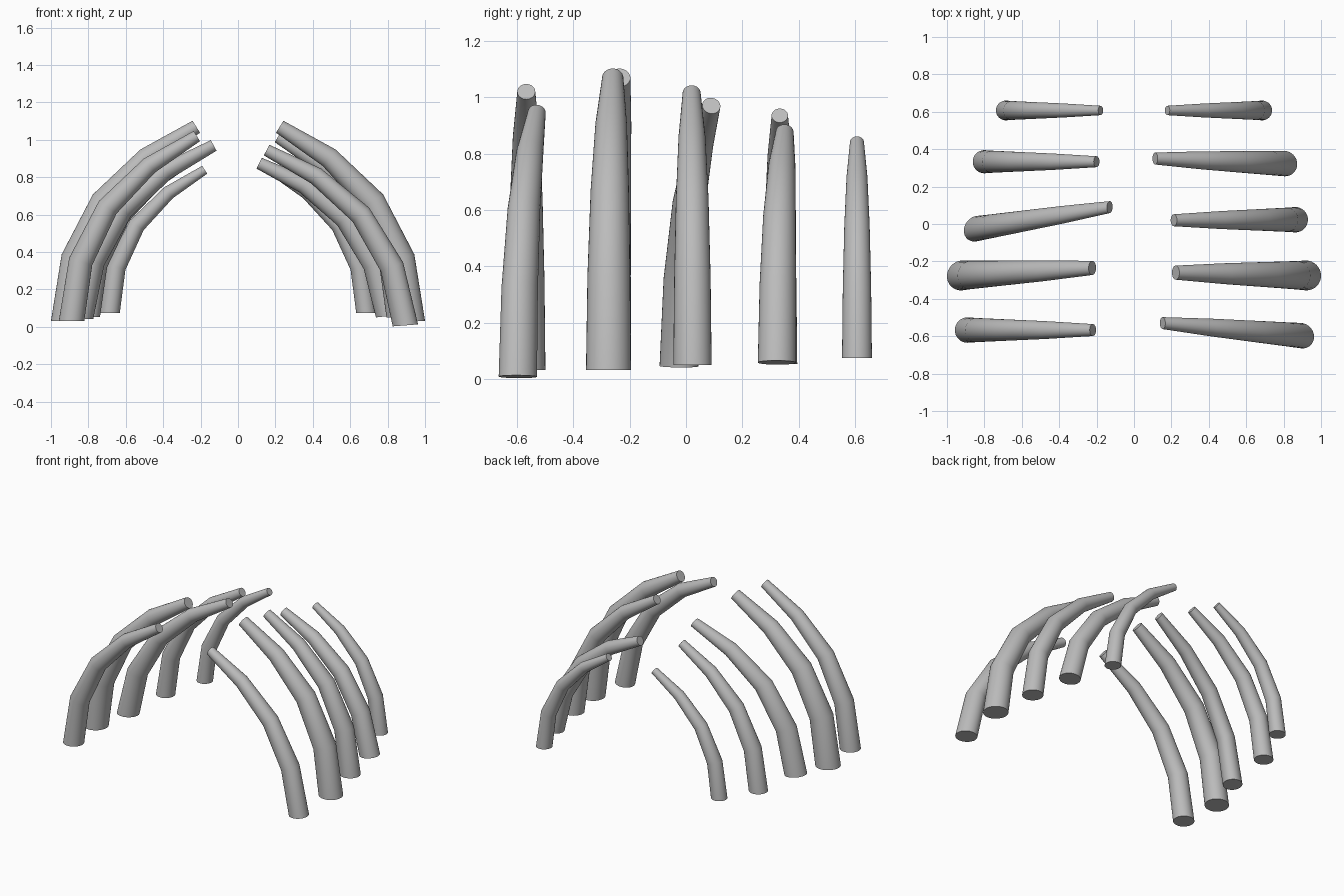
import bpy
import bmesh
import math
from mathutils import Matrix, Vector

cube = bpy.data.objects.get("Cube")
if cube:
    bpy.data.objects.remove(cube, do_unlink=True)

grey = bpy.data.materials.new("bone grey")
grey.use_nodes = True
COLOUR = (0.5, 0.5, 0.5, 1)
grey.diffuse_color = COLOUR
grey.node_tree.nodes["Principled BSDF"].inputs["Base Color"].default_value = COLOUR

# Shared rib curve: inward reach, height, and thickness relative to the base
CURVE = [(0, 0, 1), (0.05, 0.332, 0.95), (0.2, 0.635, 0.85), (0.433, 0.87, 0.7), (0.697, 1.035, 0.47)]
REACH = Vector(CURVE[-1][:2])
SIDES = 32


def rib(name, side, base, tip, radius):
    """Fit the shared curve between base and tip (x, y, z), on side +1 or -1."""
    chord = Vector((base[0] - tip[0], tip[2] - base[2]))
    scale = chord.length / REACH.length
    tilt = math.atan2(chord.y, chord.x) - math.atan2(REACH.y, REACH.x)
    turn = Matrix.Rotation(tilt, 2)
    points = [turn @ Vector(p[:2]) * scale for p in CURVE]
    steps = [(b - a).normalized() for a, b in zip(points, points[1:])]
    slope = (tip[1] - base[1]) / chord.x

    bm = bmesh.new()
    rings = []
    for i, p in enumerate(points):
        # The foot is cut square to the upright, the other rings bisect the bend
        if i == 0:
            along = turn @ Vector((0, 1))
        elif i == len(points) - 1:
            along = steps[-1]
        else:
            along = (steps[i - 1] + steps[i]).normalized()
        r = radius * CURVE[i][2]
        ring = []
        for k in range(SIDES):
            a = math.tau * k / SIDES
            u = p.x + r * math.cos(a) * along.y
            z = p.y - r * math.cos(a) * along.x
            y = base[1] + slope * u + r * math.sin(a)
            ring.append(bm.verts.new((side * (base[0] - u), y, base[2] + z)))
        rings.append(ring)
    for low, high in zip(rings, rings[1:]):
        for k in range(SIDES):
            n = (k + 1) % SIDES
            bm.faces.new((low[k], low[n], high[n], high[k]))
    bm.faces.new(rings[0])
    bm.faces.new(rings[-1])
    bmesh.ops.recalc_face_normals(bm, faces=bm.faces)
    mesh = bpy.data.meshes.new(name)
    bm.to_mesh(mesh)
    bm.free()
    mesh.materials.append(grey)
    obj = bpy.data.objects.new(name, mesh)
    bpy.context.collection.objects.link(obj)
    bpy.ops.object.select_all(action="DESELECT")
    obj.select_set(True)
    bpy.context.view_layer.objects.active = obj
    bpy.ops.object.shade_smooth_by_angle(angle=math.radians(35))


# Ribs from front to back: base point, tip point, base radius
LEFT = [
    ((0.895, -0.597, 0.008), (0.153, -0.53, 0.945), 0.068),
    ((0.92, -0.275, 0.032), (0.223, -0.26, 1.07), 0.08),
    ((0.862, 0.023, 0.05), (0.213, 0.02, 1.015), 0.068),
    ((0.805, 0.323, 0.058), (0.113, 0.35, 0.875), 0.068),
    ((0.685, 0.607, 0.075), (0.178, 0.607, 0.84), 0.053),
]
RIGHT = [
    ((0.89, -0.567, 0.032), (0.22, -0.567, 1.02), 0.068),
    ((0.92, -0.275, 0.032), (0.223, -0.235, 1.07), 0.08),
    ((0.842, -0.025, 0.045), (0.13, 0.09, 0.97), 0.068),
    ((0.8, 0.333, 0.053), (0.2, 0.333, 0.935), 0.062),
    ((0.685, 0.607, 0.075), (0.178, 0.607, 0.84), 0.053),
]
for label, side, ribs in (("left", 1, LEFT), ("right", -1, RIGHT)):
    for i, (base, tip, radius) in enumerate(ribs):
        rib(f"{label}_rib_{i + 1}", side, base, tip, radius)
